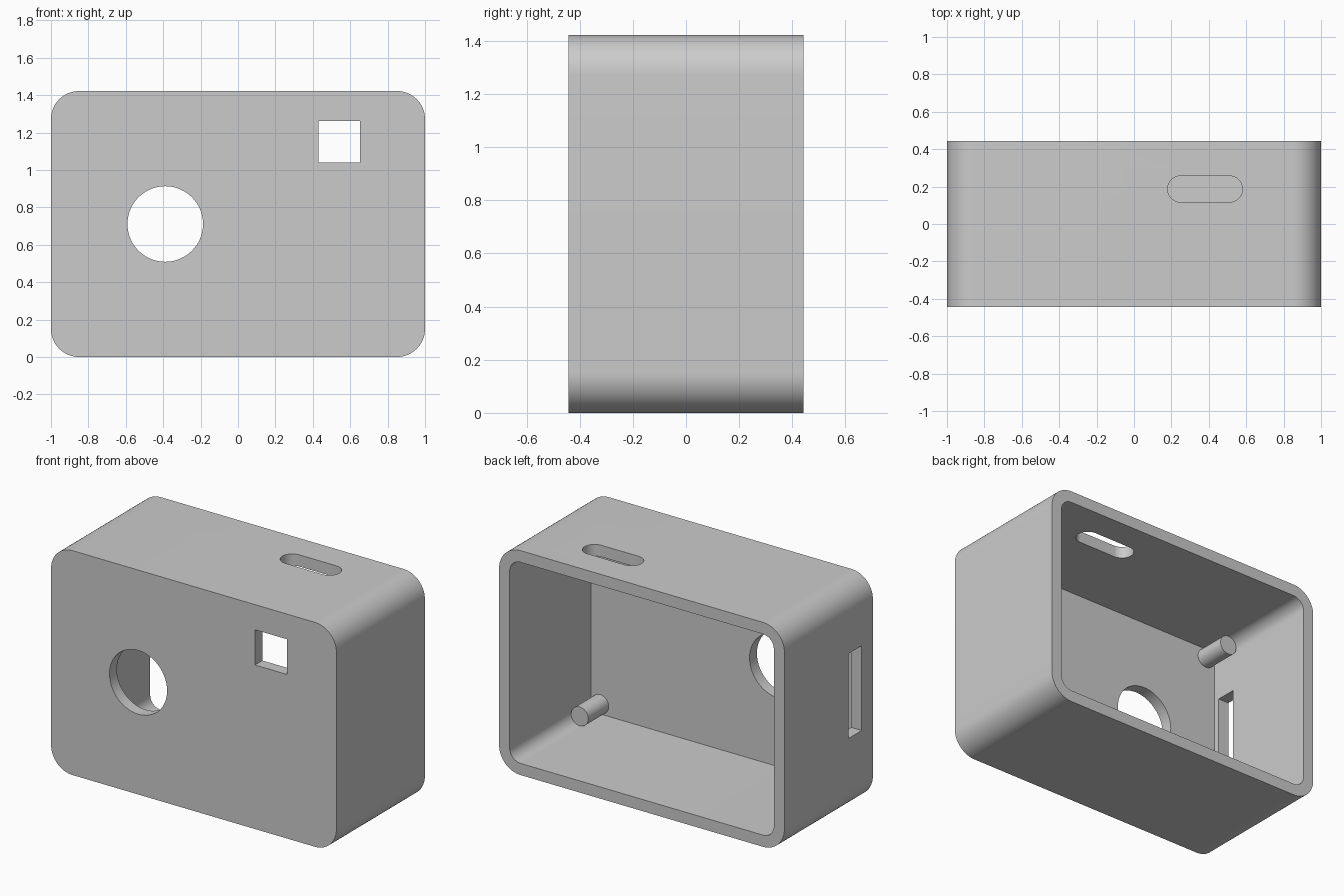
import bpy, bmesh, math

if "Cube" in bpy.data.objects:
    bpy.data.objects.remove(bpy.data.objects["Cube"], do_unlink=True)

# Overall dimensions
WIDTH, DEPTH, HEIGHT = 2.0, 0.886, 1.422
WALL, CORNER = 0.074, 0.15
MID = HEIGHT / 2
FRONT, BACK = -DEPTH / 2, DEPTH / 2

grey = bpy.data.materials.new("plain grey")
grey.use_nodes = True
grey.diffuse_color = (0.6, 0.6, 0.6, 1)
grey.node_tree.nodes["Principled BSDF"].inputs["Base Color"].default_value = (0.6, 0.6, 0.6, 1)


def rounded_outline(cu, cv, w, h, r, steps=16):
    """Rounded rectangle; r = 0 gives sharp corners, r = w/2 = h/2 a circle."""
    if r == 0:
        steps = 0
    points = []
    for k, (su, sv) in enumerate(((1, 1), (-1, 1), (-1, -1), (1, -1))):
        for i in range(steps + 1):
            a = math.pi / 2 * (k + (i / steps if steps else 0))
            p = (cu + su * (w / 2 - r) + r * math.cos(a),
                 cv + sv * (h / 2 - r) + r * math.sin(a))
            if not points or math.dist(p, points[-1]) > 1e-5:
                points.append(p)
    if math.dist(points[0], points[-1]) < 1e-5:
        points.pop()
    return points


def prism(name, outline, axis, start, end):
    """Extrude an outline along the x, y or z axis."""
    place = {"x": lambda u, v: (start, u, v),
             "y": lambda u, v: (u, start, v),
             "z": lambda u, v: (u, v, start)}[axis]
    bm = bmesh.new()
    face = bm.faces.new([bm.verts.new(place(u, v)) for u, v in outline])
    grown = bmesh.ops.extrude_face_region(bm, geom=[face])["geom"]
    shift = [end - start if a == axis else 0 for a in "xyz"]
    bmesh.ops.translate(bm, vec=shift,
                        verts=[g for g in grown if isinstance(g, bmesh.types.BMVert)])
    bmesh.ops.recalc_face_normals(bm, faces=bm.faces)
    mesh = bpy.data.meshes.new(name)
    bm.to_mesh(mesh)
    bm.free()
    mesh.materials.append(grey)
    obj = bpy.data.objects.new(name, mesh)
    bpy.context.collection.objects.link(obj)
    return obj


def activate(obj):
    bpy.ops.object.select_all(action="DESELECT")
    obj.select_set(True)
    bpy.context.view_layer.objects.active = obj


def cut(target, cutter):
    cutter.hide_render = True
    activate(target)
    mod = target.modifiers.new("cut", "BOOLEAN")
    mod.operation, mod.solver, mod.object = "DIFFERENCE", "EXACT", cutter
    bpy.ops.object.modifier_apply(modifier=mod.name)
    bpy.data.objects.remove(cutter, do_unlink=True)


# Housing: rounded box, open at the back
housing = prism("housing", rounded_outline(0, MID, WIDTH, HEIGHT, CORNER), "y", FRONT, BACK)
cut(housing, prism("cavity", rounded_outline(0, MID, WIDTH - 2 * WALL, HEIGHT - 2 * WALL,
                                             CORNER - WALL), "y", FRONT + WALL, BACK + 0.1))

# Round opening and square window in the front wall
cut(housing, prism("round_opening", rounded_outline(-0.389, MID, 0.404, 0.404, 0.202),
                   "y", FRONT - 0.1, FRONT + 0.1))
cut(housing, prism("square_window", rounded_outline(0.541, 1.151, 0.223, 0.223, 0),
                   "y", FRONT - 0.1, FRONT + 0.1))

# Button slot in the top, tall slot in the right side
cut(housing, prism("button_slot", rounded_outline(0.38, 0.187, 0.4, 0.14, 0.07),
                   "z", HEIGHT - 0.1, HEIGHT + 0.1))
cut(housing, prism("side_slot", rounded_outline(-0.265, 0.75, 0.132, 0.537, 0),
                   "x", -WIDTH / 2 - 0.1, -WIDTH / 2 + 0.1))
parts = [housing]

# Short pegs in the inner corners, standing on the front wall
for side, x in (("left", 0.86), ("right", -0.86)):
    for level, z in (("lower", 0.137), ("upper", HEIGHT - 0.137)):
        parts.append(prism(f"{level}_{side}_peg", rounded_outline(x, z, 0.12, 0.12, 0.06),
                           "y", FRONT + WALL - 0.02, FRONT + WALL + 0.205))

for part in parts:
    activate(part)
    bpy.ops.object.shade_smooth_by_angle(angle=math.radians(30))
